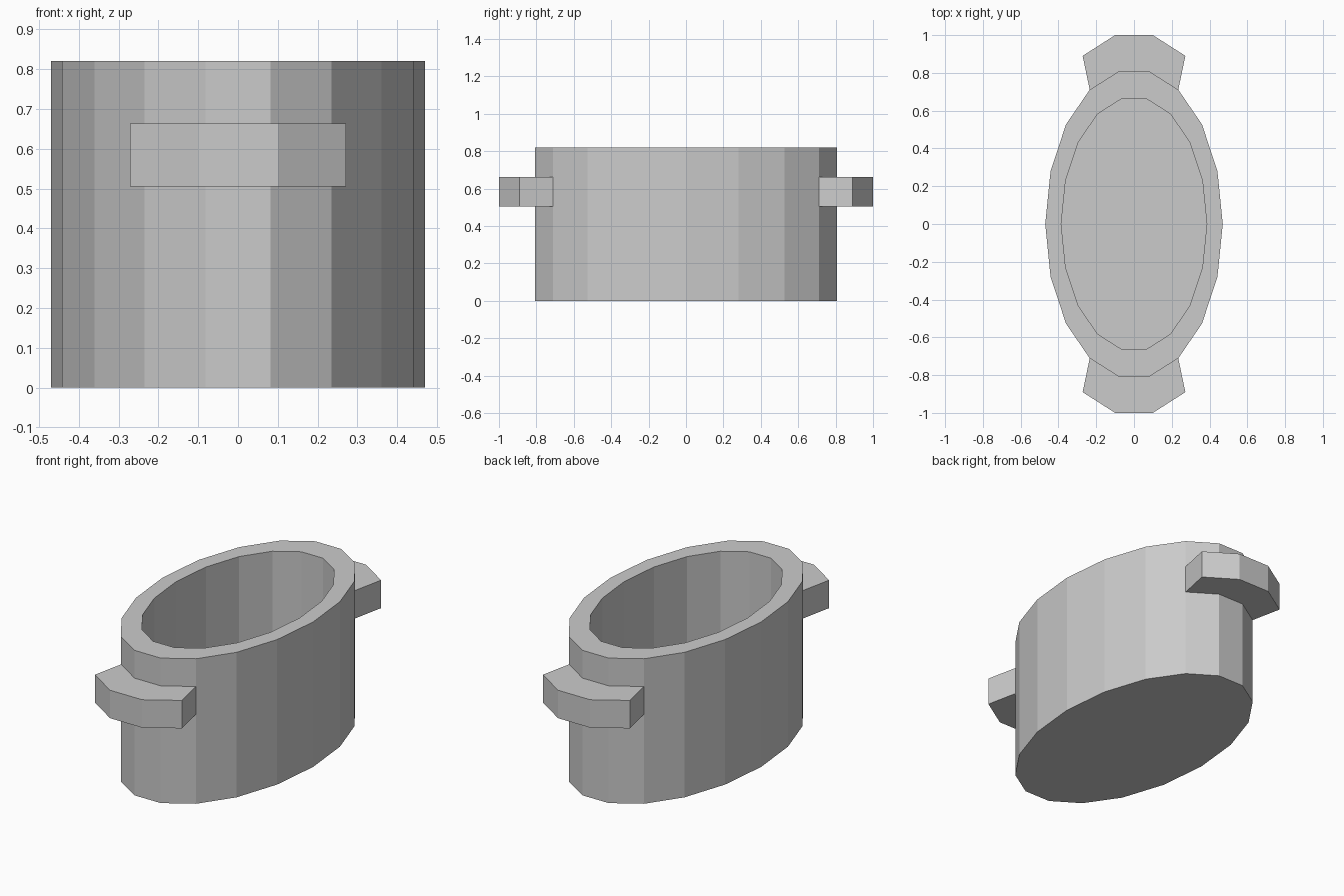
import bpy
import bmesh
from math import cos, sin, radians

if "Cube" in bpy.data.objects:
    bpy.data.objects.remove(bpy.data.objects["Cube"])

A, B, H = 0.47, 0.82, 0.82      # outer radii and height
INNER, FLOOR = 0.82, 0.08       # inner wall scale, floor thickness


def ellipse_point(deg, z, sx=1.0, sy=1.0):
    return (A * sx * cos(radians(deg)), B * sy * sin(radians(deg)), z)


def finish(name, bm):
    bmesh.ops.recalc_face_normals(bm, faces=bm.faces)
    mesh = bpy.data.meshes.new(name)
    bm.to_mesh(mesh)
    bm.free()
    obj = bpy.data.objects.new(name, mesh)
    bpy.context.collection.objects.link(obj)
    return obj


def bridge(bm, low, high):
    n = len(low)
    for i in range(n):
        j = (i + 1) % n
        bm.faces.new((low[i], low[j], high[j], high[i]))


# Pot body: 18-sided oval rings from outer base over the rim to the inner floor
bm = bmesh.new()
rings = [[bm.verts.new(ellipse_point(a, z, s, s)) for a in range(0, 360, 20)]
         for s, z in ((1, 0), (1, H), (INNER, H), (INNER, FLOOR))]
for low, high in zip(rings, rings[1:]):
    bridge(bm, low, high)
bm.faces.new(rings[0])
bm.faces.new(rings[-1])
finish("pot_body", bm)

# Handles: three wall facets pushed outward at each narrow end
for name, side in (("back_handle", 1), ("front_handle", -1)):
    bm = bmesh.new()
    outline = [ellipse_point(a, 0, 0.99, 0.99) for a in (60, 80, 100, 120)]
    outline += [(-0.272, 0.89, 0), (-0.10, 1.0, 0), (0.10, 1.0, 0), (0.272, 0.89, 0)]
    low, high = ([bm.verts.new((x, y * side, z)) for x, y, _ in outline]
                 for z in (0.505, 0.663))
    bridge(bm, low, high)
    # Top and bottom as quads between wall and outer edge
    for ring in (low, high):
        for i in range(3):
            bm.faces.new((ring[i], ring[i + 1], ring[6 - i], ring[7 - i]))
    finish(name, bm)
